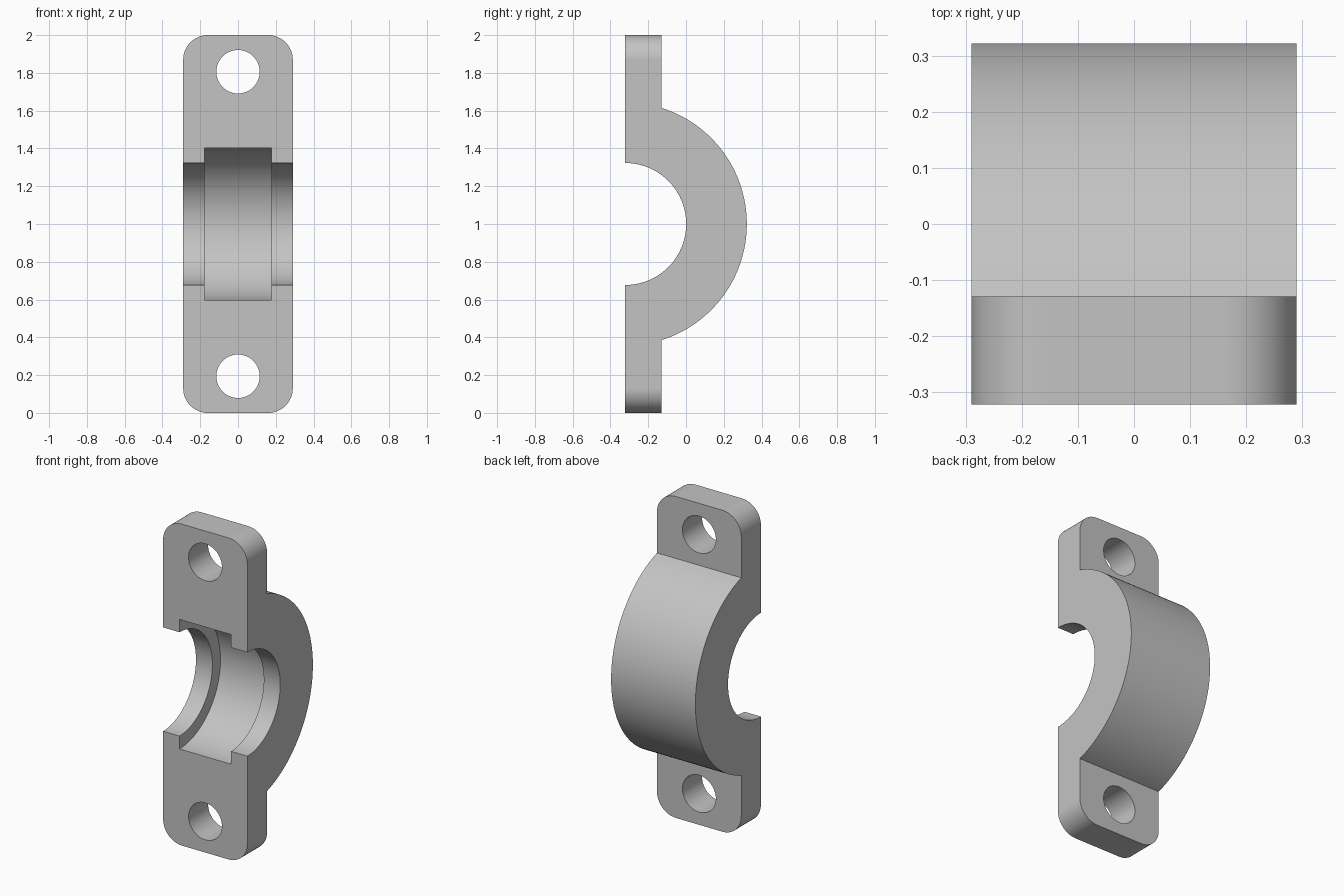
import bpy, bmesh
from math import pi, sin, cos, acos
from mathutils import Matrix, Vector

if "Cube" in bpy.data.objects:
    bpy.data.objects.remove(bpy.data.objects["Cube"], do_unlink=True)

HALF_WIDTH = 0.29
FRONT, FLANGE_BACK = -0.322, -0.129
OUTER_R, BORE_R, GROOVE_R = 0.644, 0.323, 0.403
GROOVE_HALF = 0.177
HOLE_R, HOLE_OFFSET = 0.115, 0.806
CORNER_R = 0.13

grey = bpy.data.materials.new("light grey")
grey.use_nodes = True
colour = (0.55, 0.55, 0.55, 1)
grey.diffuse_color = colour
grey.node_tree.nodes["Principled BSDF"].inputs["Base Color"].default_value = colour


def make_object(name, bm):
    mesh = bpy.data.meshes.new(name)
    bmesh.ops.recalc_face_normals(bm, faces=bm.faces)
    bm.to_mesh(mesh)
    bm.free()
    mesh.materials.append(grey)
    obj = bpy.data.objects.new(name, mesh)
    bpy.context.collection.objects.link(obj)
    return obj


def cylinder_cutter(name, radius, length, centre, axis, segments):
    bm = bmesh.new()
    turn = Matrix.Rotation(pi / 2, 4, axis)
    bmesh.ops.create_cone(bm, cap_ends=True, segments=segments, radius1=radius,
                          radius2=radius, depth=length,
                          matrix=Matrix.Translation(centre) @ turn)
    obj = make_object(name, bm)
    obj.hide_render = True
    return obj


# Side profile: flat front, two flanges and the round back, extruded across x
end = acos((FLANGE_BACK - FRONT) / OUTER_R)
steps = 64
arc = [end - 2 * end * i / steps for i in range(steps + 1)]
profile = [(FRONT, 0), (FRONT, 2), (FLANGE_BACK, 2)]
profile += [(FRONT + OUTER_R * cos(a), 1 + OUTER_R * sin(a)) for a in arc]
profile += [(FLANGE_BACK, 0)]

bm = bmesh.new()
side = bm.faces.new([bm.verts.new((-HALF_WIDTH, y, z)) for y, z in profile])
extruded = bmesh.ops.extrude_face_region(bm, geom=[side])["geom"]
bmesh.ops.translate(bm, vec=(2 * HALF_WIDTH, 0, 0),
                    verts=[v for v in extruded if isinstance(v, bmesh.types.BMVert)])
bmesh.ops.recalc_face_normals(bm, faces=bm.faces)

# Rounded flange corners
corners = [e for e in bm.edges
           if abs(e.verts[0].co.y - e.verts[1].co.y) > 0.1
           and all(abs(v.co.z - 1) > 0.99 for v in e.verts)]
bmesh.ops.bevel(bm, geom=corners, offset=CORNER_R, segments=16,
                profile=0.5, affect='EDGES')
cap = make_object("bearing_cap", bm)

# Shaft bore, wider bearing groove and the two bolt holes
cutters = [
    cylinder_cutter("bore_cutter", BORE_R, 1, Vector((0, FRONT, 1)), 'Y', 96),
    cylinder_cutter("groove_cutter", GROOVE_R, 2 * GROOVE_HALF,
                    Vector((0, FRONT, 1)), 'Y', 96)]
for label, sign in (("upper", 1), ("lower", -1)):
    cutters.append(cylinder_cutter(label + "_bolt_hole_cutter", HOLE_R, 0.6,
                                   Vector((0, FRONT, 1 + sign * HOLE_OFFSET)), 'X', 64))

bpy.context.view_layer.objects.active = cap
cap.select_set(True)
for cutter in cutters:
    cut = cap.modifiers.new(cutter.name, 'BOOLEAN')
    cut.operation = 'DIFFERENCE'
    cut.solver = 'EXACT'
    cut.object = cutter
    bpy.ops.object.modifier_apply(modifier=cut.name)
    bpy.data.objects.remove(cutter, do_unlink=True)

# Smooth curved walls, crisp edges
bpy.ops.object.shade_smooth_by_angle(angle=pi / 6)
weighted = cap.modifiers.new("even_shading", 'WEIGHTED_NORMAL')
weighted.keep_sharp = True
